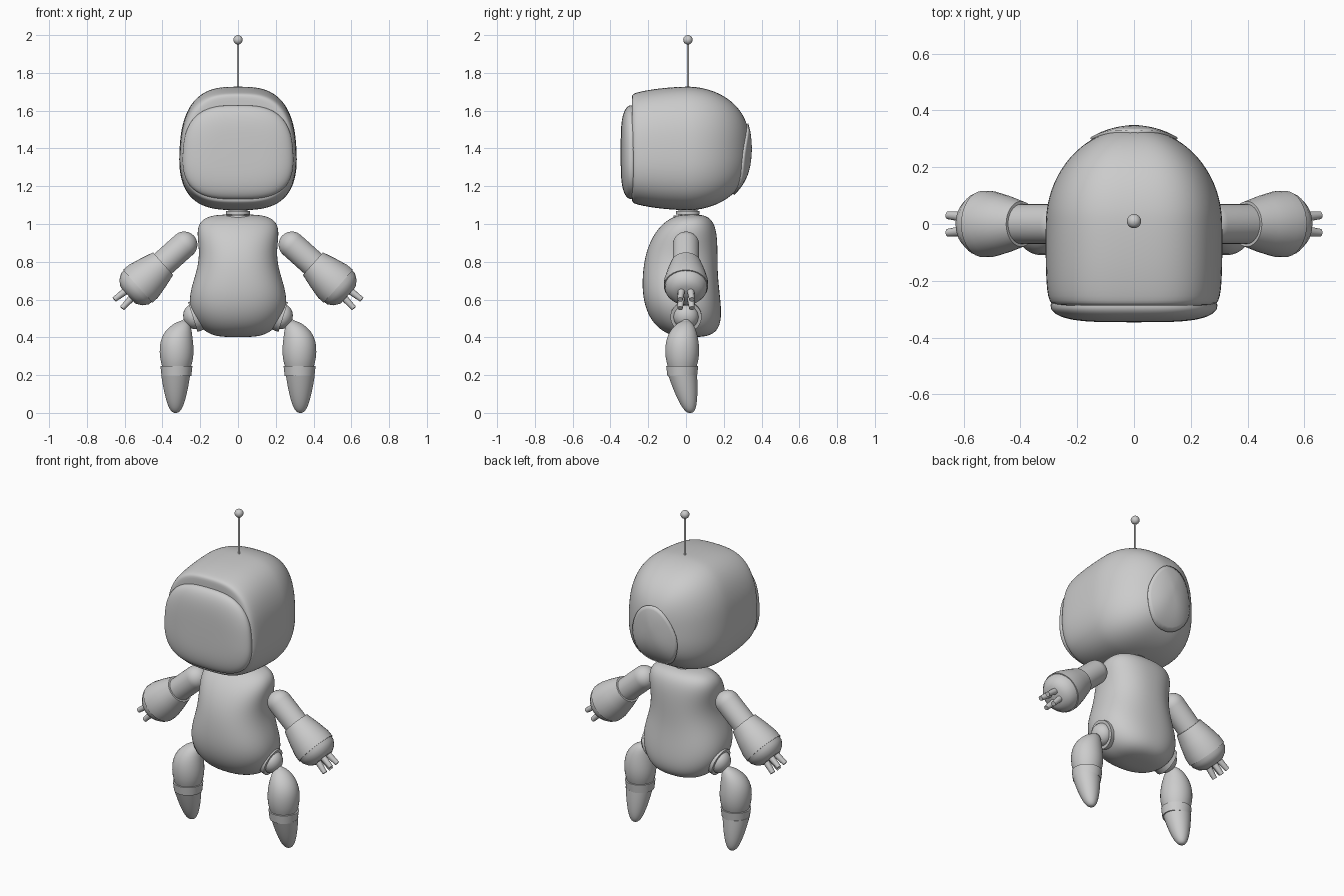
import bpy, bmesh
from math import sin, cos, pi, radians, copysign
from mathutils import Vector

if "Cube" in bpy.data.objects:
    bpy.data.objects.remove(bpy.data.objects["Cube"])

grey = bpy.data.materials.new("plain grey")
grey.use_nodes = True
grey.diffuse_color = (.6, .6, .6, 1)
grey.node_tree.nodes["Principled BSDF"].inputs["Base Color"].default_value = grey.diffuse_color

RIGHTWARD, BACKWARD, UPWARD = Vector((1, 0, 0)), Vector((0, 1, 0)), Vector((0, 0, 1))
POLE = radians(89)


def spread(start, end, steps):
    """Evenly spaced values, both ends included."""
    return [start + (end - start) * step / steps for step in range(steps + 1)]


def swell(position, power):
    """Rounded bulge: one in the middle, zero at minus one and plus one."""
    return (1 - abs(position) ** power) ** (1 / power)


def arc(length, radius, start=-POLE, end=POLE, offset=0):
    """Profile points along part of an ellipse."""
    return [(offset + length * sin(angle), radius * cos(angle)) for angle in spread(start, end, 10)]


def section(center, across, along, power=2, taper=0, sides=32):
    """Superellipse outline, narrowed towards the end of the second axis."""
    points = []
    for side in range(sides):
        angle = 2 * pi * (side + .5) / sides
        p = copysign(abs(cos(angle)) ** (2 / power), cos(angle))
        q = copysign(abs(sin(angle)) ** (2 / power), sin(angle))
        points.append(center + across * p * (1 - taper * max(0, q)) + along * q)
    return points


def loft(name, sections, mirror=False, subdivide=True, closed=True):
    """Skin a row of outlines into one object."""
    bm = bmesh.new()
    loops = [[bm.verts.new(point) for point in outline] for outline in sections]
    for lower, upper in zip(loops, loops[1:]):
        for i in range(len(lower)):
            bm.faces.new((lower[i - 1], lower[i], upper[i], upper[i - 1]))
    bm.faces.new(loops[-1])
    if closed:
        bm.faces.new(loops[0])
    bmesh.ops.recalc_face_normals(bm, faces=bm.faces)
    mesh = bpy.data.meshes.new(name)
    bm.to_mesh(mesh)
    bm.free()
    mesh.materials.append(grey)
    mesh.shade_smooth()
    obj = bpy.data.objects.new(name, mesh)
    bpy.context.collection.objects.link(obj)
    if mirror:
        obj.modifiers.new("mirror", 'MIRROR')
    if subdivide:
        smooth = obj.modifiers.new("smooth", 'SUBSURF')
        smooth.levels = smooth.render_levels = 2
    else:
        mesh.set_sharp_from_angle(angle=radians(40))
    return obj


def lathe(name, start, axis, profile, mirror=False, sides=32):
    """Round part from (distance along the axis, radius) points."""
    axis = axis.normalized()
    across = axis.orthogonal().normalized()
    along = axis.cross(across)
    outlines = [section(start + axis * distance, across * radius, along * radius, sides=sides)
                for distance, radius in profile]
    return loft(name, outlines, mirror, subdivide=False)


# Head: shallow rim and walls in front, rounded dome behind
head_center = Vector((0, 0, 1.4))
head_rings = [(-.285, .7, .7), (-.29, .9, .86), (-.27, .98, .9), (-.15, 1, .97)]
head_rings += [(y, size, size ** .8) for y, size in arc(.34, 1, start=0)]
head = loft("head", [section(head_center + BACKWARD * y, RIGHTWARD * .315 * width,
                             UPWARD * .33 * height, power=3, taper=.12)
                     for y, width, height in head_rings])

# Domed face screen
screen_center = Vector((0, 0, 1.38))
screen_rings = [(-.26, 1)] + arc(-.056, 1, start=0, offset=-.29)
loft("face_screen", [section(screen_center + BACKWARD * y, RIGHTWARD * .297 * size ** .5,
                             UPWARD * .25 * size ** .5, power=3, taper=.1)
                     for y, size in screen_rings])

# Egg-shaped panel wrapped on the back of the head
panel_center = Vector((0, .5, 1.345))
panel = loft("back_panel", [section(panel_center, RIGHTWARD * .15 * size, UPWARD * .185 * size,
                                    power=2.3, taper=.25)
                            for size in spread(1, .05, 8)], subdivide=False, closed=False)
wrap = panel.modifiers.new("wrap", 'SHRINKWRAP')
wrap.target = head
wrap.wrap_method = 'PROJECT'
wrap.use_project_y = True
wrap.use_positive_direction = False
wrap.use_negative_direction = True
thickness = panel.modifiers.new("thickness", 'SOLIDIFY')
thickness.thickness = .018
thickness.offset = 0

# Antenna
mast = Vector((0, .01, 1.7))
lathe("antenna_rod", mast, UPWARD, [(0, .006), (.26, .006)], sides=12)
lathe("antenna_ball", mast + UPWARD * .275, UPWARD, arc(.025, .025))

# Neck with two collars
neck = Vector((0, .01, 1))
lathe("neck", neck, UPWARD, [(0, .05), (.12, .05)])
lathe("lower_collar", neck, UPWARD, [(.02, .08), (.045, .076)])
lathe("upper_collar", neck, UPWARD, [(.05, .063), (.07, .063)])

# Pear-shaped body: wide hips and shoulders, narrow waist, belly pushed forward
body_rings = []
for angle in spread(.08, pi - .08, 18):
    level = -cos(angle)
    width = (.234 + .026 * cos(4 * level + 1.8)) * swell(level, 4)
    depth = (.2 - .02 * level) * swell(level, 3)
    center = Vector((0, .06 * level ** 2 - .03, .726 + .326 * level))
    body_rings.append(section(center, RIGHTWARD * width, BACKWARD * depth, power=2.3))
loft("body", body_rings)

# Arms, sloping down and outwards
shoulder = Vector((.285, 0, .89))
reach = Vector((.745, 0, -.667)).normalized()
lathe("upper_arms", shoulder, reach, arc(.07, .07, end=0) + [(.2, .07)], mirror=True)
lathe("forearms", shoulder, reach, [(.15, .08), (.22, .1), (.29, .116), (.33, .117)], mirror=True)
lathe("hands", shoulder, reach, [(.32, .112), (.35, .11), (.38, .09), (.4, .06)], mirror=True)

# Four short fingers around each hand
wrist = shoulder + reach * .38
for finger in range(4):
    angle = pi * (finger + .5) / 2
    outward = reach.cross(BACKWARD) * cos(angle) + BACKWARD * sin(angle)
    lathe(f"fingers_{finger + 1}", wrist + outward * .033, reach + outward * .12,
          [(0, .02), (.09, .014)], mirror=True, sides=12)

# Hip sockets and domed joints
hip = Vector((.215, 0, .515))
hip_axis = Vector((.95, 0, -.3))
lathe("hip_sockets", hip, hip_axis, [(-.03, .08), (.025, .083)], mirror=True)
lathe("hip_joints", hip, hip_axis, arc(.055, .066, start=0, offset=.02), mirror=True)

# Upper legs: pods whose tops lean in to the hips
pod_rings = []
for angle in spread(-.6, POLE, 12):
    level = sin(angle)
    lean = .04 * max(0, level) ** 3
    center = Vector((.325 - lean, lean / 2 - .02, .33 + .16 * level))
    radius = .09 * cos(angle)
    pod_rings.append(section(center, RIGHTWARD * radius, BACKWARD * radius))
loft("upper_legs", pod_rings, mirror=True, subdivide=False)
knob = Vector((.29, 0, .46))
lathe("leg_pins", knob, hip - knob + UPWARD * .02, [(0, .032), (.03, .022), (.06, .016)], mirror=True)

# Ankle bands
lathe("ankle_bands", Vector((.326, -.02, .195)), UPWARD, [(0, .079), (.052, .085)], mirror=True)

# Feet: tapering to a rounded toe set back
foot_rings = []
for step in spread(.05, 1, 12):
    level = step ** 2
    radius = .077 * level ** .4
    center = Vector((.33, .022 - .04 * level, .2 * level))
    foot_rings.append(section(center, RIGHTWARD * radius, BACKWARD * radius))
loft("feet", foot_rings, mirror=True, subdivide=False)
